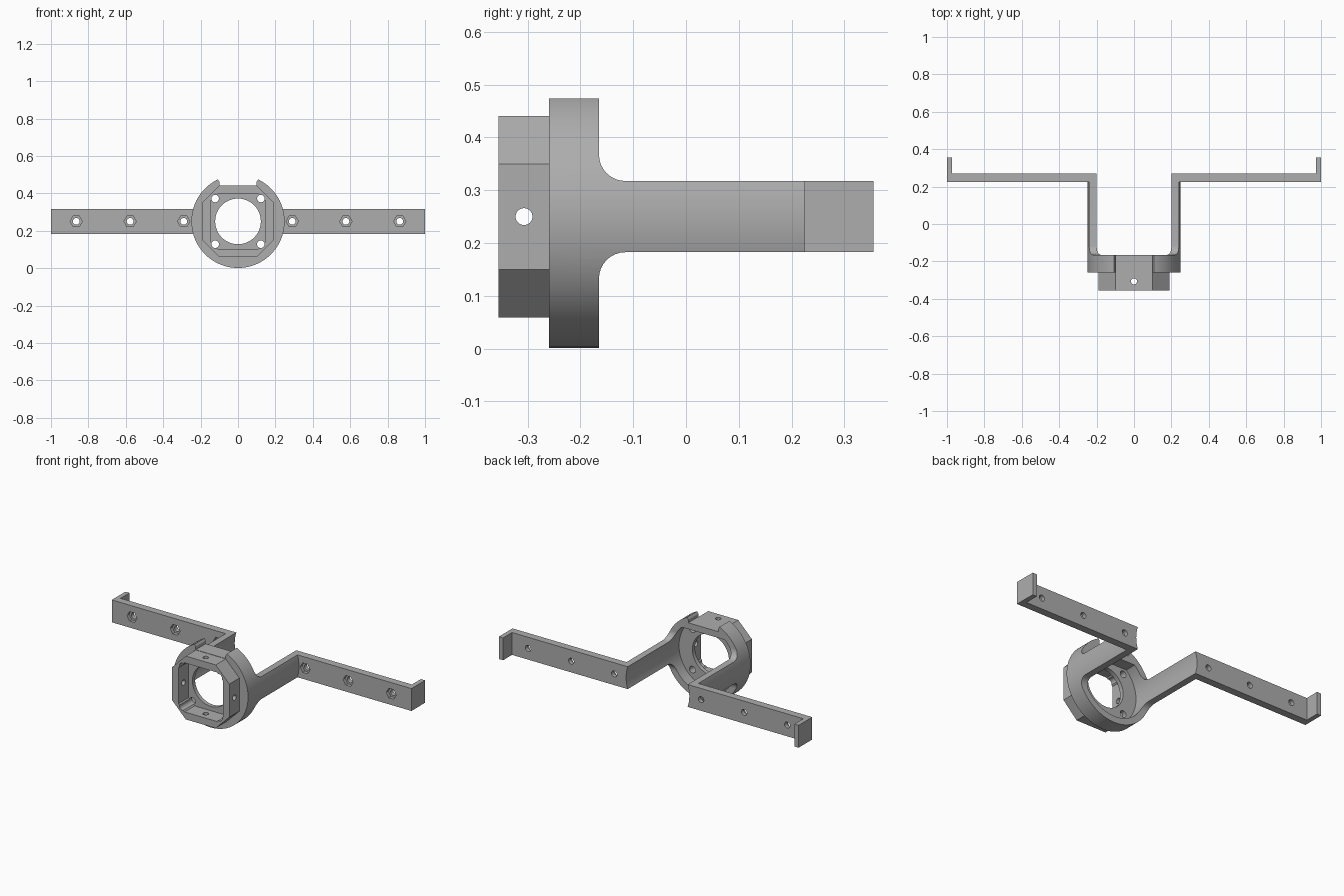
import bpy, bmesh
from math import cos, sin, pi, tau
from mathutils import Vector

CZ = 0.25          # height of the ring axis
ARM = 0.0675       # half height of arms and wings

cube = bpy.data.objects.get("Cube")
if cube:
    bpy.data.objects.remove(cube, do_unlink=True)

grey = bpy.data.materials.new("plain grey")
grey.use_nodes = True
colour = (0.42, 0.42, 0.42, 1)
grey.diffuse_color = colour
grey.node_tree.nodes["Principled BSDF"].inputs["Base Color"].default_value = colour


def prism(name, points, axis, start, end):
    """Extrude a 2D outline along an axis."""
    place = {"x": lambda p, t: (t, p[0], p[1]),
             "y": lambda p, t: (p[0], t, p[1]),
             "z": lambda p, t: (p[0], p[1], t)}[axis]
    bm = bmesh.new()
    face = bm.faces.new([bm.verts.new(place(p, start)) for p in points])
    top = bmesh.ops.extrude_face_region(bm, geom=[face])["geom"]
    shift = Vector(place((0, 0), end - start))
    bmesh.ops.translate(bm, vec=shift, verts=[v for v in top if isinstance(v, bmesh.types.BMVert)])
    bmesh.ops.recalc_face_normals(bm, faces=bm.faces)
    mesh = bpy.data.meshes.new(name)
    bm.to_mesh(mesh)
    bm.free()
    mesh.materials.append(grey)
    obj = bpy.data.objects.new(name, mesh)
    bpy.context.collection.objects.link(obj)
    return obj


def circle(u, v, r, n=32):
    return [(u + r * cos(tau * i / n), v + r * sin(tau * i / n)) for i in range(n)]


def octagon(half, flat):
    pts = [(half, -flat), (half, flat), (flat, half), (-flat, half)]
    pts += [(-u, -v) for u, v in pts]
    return [(u, v + CZ) for u, v in pts]


def rect(u0, u1, v0, v1):
    return [(u0, v0), (u1, v0), (u1, v1), (u0, v1)]


def combine(obj, tool, operation="DIFFERENCE"):
    """Apply a boolean and drop the tool."""
    tool.hide_render = True
    mod = obj.modifiers.new("cut", "BOOLEAN")
    mod.operation, mod.object, mod.solver = operation, tool, "EXACT"
    bpy.context.view_layer.objects.active = obj
    bpy.ops.object.modifier_apply(modifier=mod.name)
    bpy.data.objects.remove(tool, do_unlink=True)


def smooth(obj):
    bpy.ops.object.select_all(action="DESELECT")
    obj.select_set(True)
    bpy.context.view_layer.objects.active = obj
    bpy.ops.object.shade_smooth_by_angle(angle=pi / 6)


# Ring and arms: a round bar trimmed to the side outline, then hollowed
ring = prism("ring_and_arms", circle(0, CZ, 0.249, 96), "y", -0.26, 0.27)
fillet = [(-0.115 - 0.05 * sin(a), ARM + 0.05 - 0.05 * cos(a))
          for a in [pi / 2 * i / 8 for i in range(8, -1, -1)]]
upper = [(-0.3, 0.3), (-0.165, 0.3)] + fillet + [(0.3, ARM)]
outline = upper + [(y, -z) for y, z in reversed(upper)]
combine(ring, prism("side_outline", [(y, z + CZ) for y, z in outline], "x", -0.4, 0.4), "INTERSECT")

recess = prism("recess", circle(0, CZ, 0.211, 96), "y", -0.235, 0.4)
combine(recess, prism("recess_roof", rect(-0.4, 0.4, 0.405, 0.6), "y", -0.4, 0.5))
combine(ring, recess)

# Gap at the top of the ring, with eased lips
gap = [(-0.1, 0.443), (0.1, 0.443), (0.1, 0.462), (0.115, 0.485), (0.115, 0.6),
       (-0.115, 0.6), (-0.115, 0.485), (-0.1, 0.462)]
combine(ring, prism("gap", gap, "y", -0.3, -0.1))

# Eight-sided front housing with its cavity
combine(ring, prism("housing", octagon(0.191, 0.1), "y", -0.355, -0.25), "UNION")
combine(ring, prism("cavity", octagon(0.148, 0.108), "y", -0.4, -0.26))
combine(ring, prism("bore", circle(0, CZ, 0.122, 64), "y", -0.4, -0.2))

# Screw holes in the corners and through the housing walls
for sx in (-1, 1):
    for sz in (-1, 1):
        combine(ring, prism("screw_hole", circle(sx * 0.122, CZ + sz * 0.122, 0.02), "y", -0.4, -0.2))
combine(ring, prism("cross_hole", circle(-0.307, CZ, 0.016), "x", -0.3, 0.3))
combine(ring, prism("upright_hole", circle(0, -0.307, 0.016), "z", -0.1, 0.6))
smooth(ring)

# Wings with end tabs, bolt holes and hexagonal nut pockets
for side, s in (("left", 1), ("right", -1)):
    plan = [(0.23, 0.225), (1, 0.225), (1, 0.355), (0.972, 0.355), (0.972, 0.27), (0.23, 0.27)]
    wing = prism(side + "_wing", [(s * x, y) for x, y in plan], "z", CZ - ARM, CZ + ARM)
    for x in (0.29, 0.577, 0.865):
        combine(wing, prism("bolt_hole", circle(s * x, CZ, 0.018), "y", 0.1, 0.4))
        combine(wing, prism("nut_pocket", circle(s * x, CZ, 0.033, 6), "y", 0.1, 0.245))
    smooth(wing)
